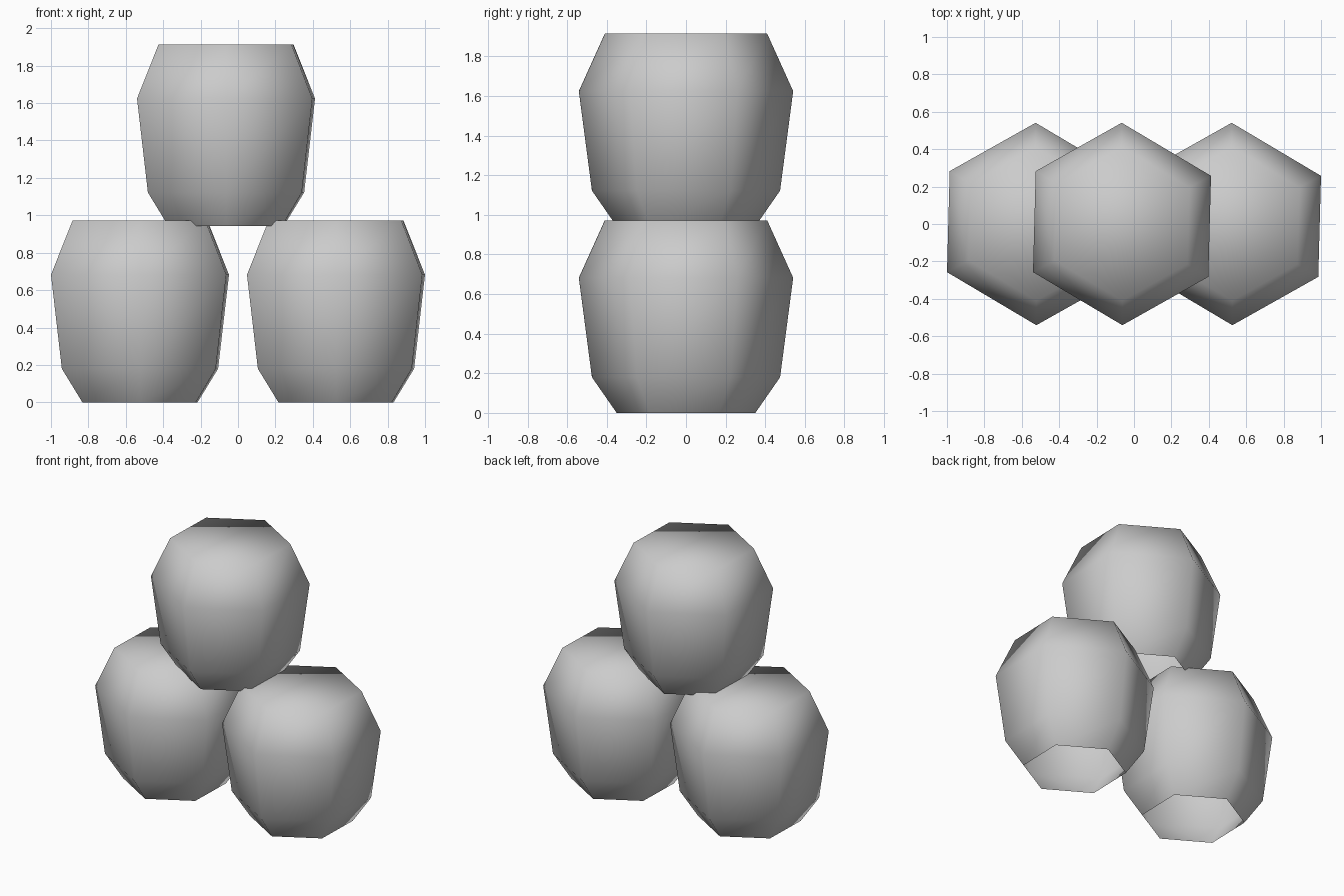
import bpy
import bmesh
from math import cos, sin, radians

cube = bpy.data.objects.get("Cube")
if cube:
    bpy.data.objects.remove(cube, do_unlink=True)

# One plain grey for all barrels
grey = bpy.data.materials.new("plain grey")
grey.use_nodes = True
colour = (0.6, 0.6, 0.6, 1)
grey.diffuse_color = colour
grey.node_tree.nodes["Principled BSDF"].inputs["Base Color"].default_value = colour

# Barrel outline as (radius, height), and the slightly uneven six-sided plan
PROFILE = [(0.35, 0), (0.475, 0.18), (0.541, 0.682), (0.41, 0.972)]
ANGLES = [radians(a + turn) for turn in (0, 180) for a in (28.4, 90.2, 148.5)]


def barrel_mesh():
    """Six-sided barrel with a closed top and an open underside."""
    bm = bmesh.new()
    rings = [[bm.verts.new((r * cos(a), r * sin(a), z)) for a in ANGLES]
             for r, z in PROFILE]
    for low, high in zip(rings, rings[1:]):
        for i in range(len(ANGLES)):
            j = (i + 1) % len(ANGLES)
            bm.faces.new((low[i], low[j], high[j], high[i]))
    bm.faces.new(rings[-1])
    for face in bm.faces:
        face.smooth = True
    mesh = bpy.data.meshes.new("barrel")
    bm.to_mesh(mesh)
    bm.free()
    mesh.materials.append(grey)
    return mesh


# Two barrels on the ground, one stacked across them
mesh = barrel_mesh()
for name, x, z in (("barrel_right", -0.524, 0),
                   ("barrel_left", 0.524, 0),
                   ("barrel_top", -0.064, 0.942)):
    barrel = bpy.data.objects.new(name, mesh)
    barrel.location = (x, 0, z)
    bpy.context.collection.objects.link(barrel)
